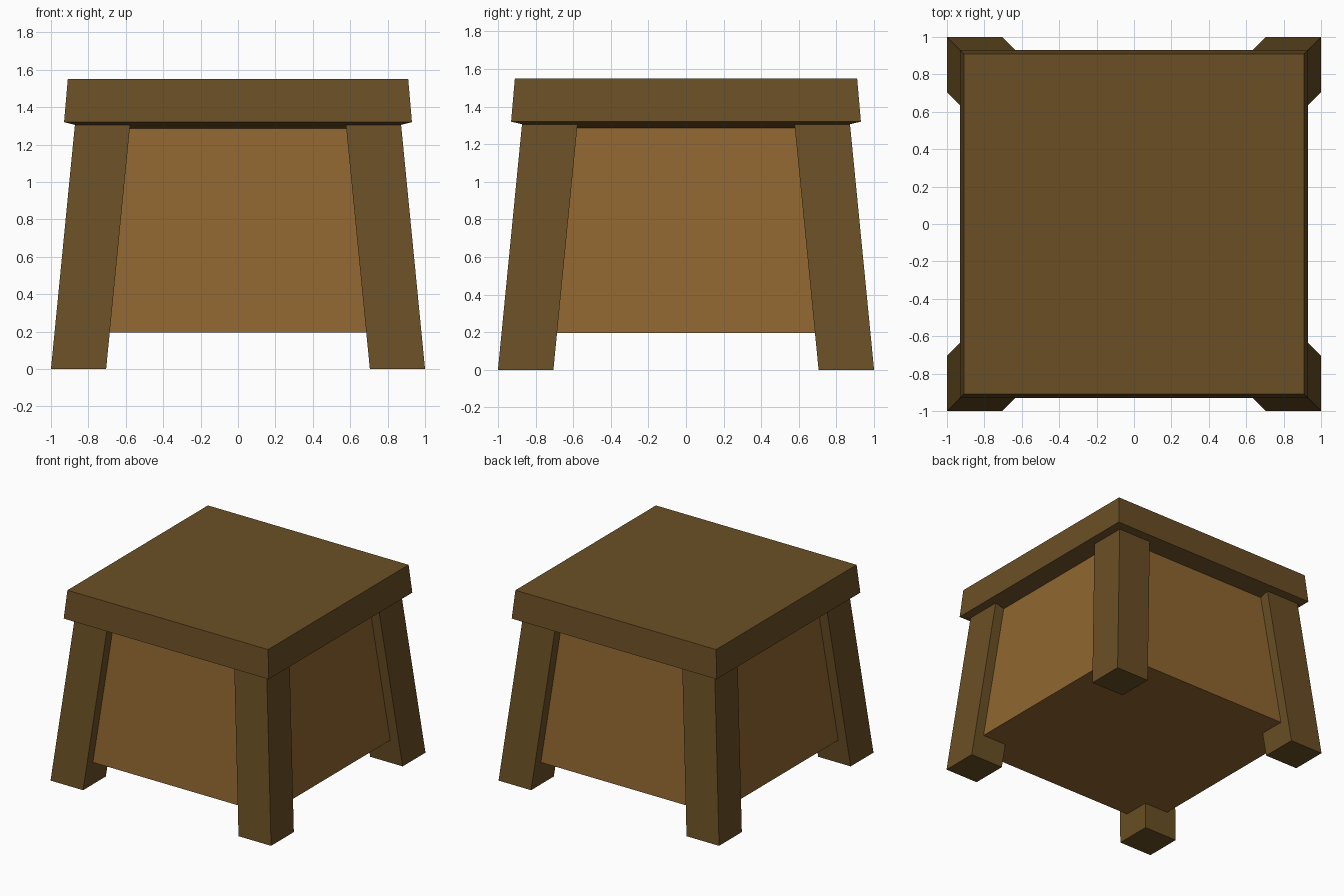
import bpy, bmesh

if "Cube" in bpy.data.objects:
    bpy.data.objects.remove(bpy.data.objects["Cube"])


def material(name, rgb):
    m = bpy.data.materials.new(name)
    m.diffuse_color = (*rgb, 1)
    m.use_nodes = True
    m.node_tree.nodes["Principled BSDF"].inputs["Base Color"].default_value = m.diffuse_color
    return m


FRAME = material("dark wood", (0.145, 0.078, 0.0185))
PANEL = material("light wood", (0.275, 0.132, 0.030))


def stack(name, rings, mat):
    """Closed solid through rectangular rings (x0, x1, y0, y1, z), bottom to top."""
    bm = bmesh.new()
    loops = [[bm.verts.new(p) for p in ((a, c, z), (b, c, z), (b, d, z), (a, d, z))]
             for a, b, c, d, z in rings]
    bm.faces.new(loops[0][::-1])
    bm.faces.new(loops[-1])
    for low, high in zip(loops, loops[1:]):
        for i in range(4):
            j = (i + 1) % 4
            bm.faces.new((low[i], low[j], high[j], high[i]))
    bmesh.ops.recalc_face_normals(bm, faces=bm.faces)
    mesh = bpy.data.meshes.new(name)
    bm.to_mesh(mesh)
    bm.free()
    mesh.materials.append(mat)
    obj = bpy.data.objects.new(name, mesh)
    bpy.context.collection.objects.link(obj)
    return obj


def square(h, z):
    return (-h, h, -h, h, z)


# Overhanging top with slightly tapered sides and a shallow sloped underside
stack("top_slab", [square(0.78, 1.283), square(0.93, 1.32), square(0.91, 1.55)], FRAME)

# Tapered box between the legs
stack("body", [square(0.90, 0.195), square(0.79, 1.30)], PANEL)

# Four splayed legs, leaning inward toward the top
LEG_WIDTH, LEG_TOP = 0.295, 1.36
LEAN = 0.098 * LEG_TOP
for side_y, depth in ((-1, "front"), (1, "back")):
    for side_x, side in ((-1, "left"), (1, "right")):
        rings = []
        for outer, z in ((1.0, 0.0), (1.0 - LEAN, LEG_TOP)):
            inner = outer - LEG_WIDTH
            xs = sorted((side_x * outer, side_x * inner))
            ys = sorted((side_y * outer, side_y * inner))
            rings.append((*xs, *ys, z))
        stack(f"leg_{depth}_{side}", rings, FRAME)
